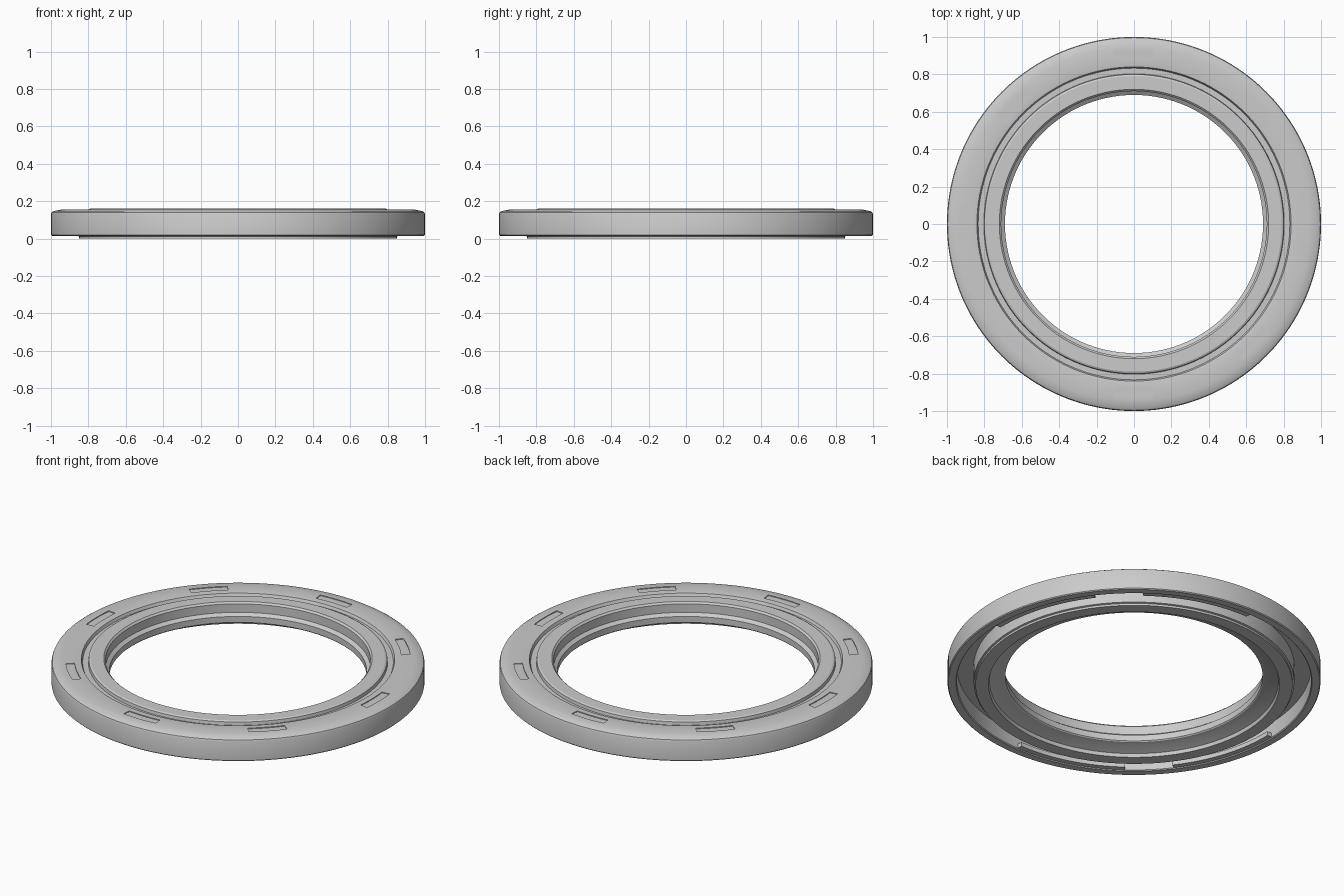
import bpy, bmesh, math

if "Cube" in bpy.data.objects:
    bpy.data.objects.remove(bpy.data.objects["Cube"])

SEG = 160


def sweep(name, profile, a0=0.0, a1=360.0, steps=SEG):
    """Sweep a closed (radius, z) profile around z, fully or over an arc."""
    full = abs(a1 - a0) >= 360
    bm = bmesh.new()
    rings = []
    for i in range(steps if full else steps + 1):
        a = math.radians(a0 + (a1 - a0) * i / steps)
        rings.append([bm.verts.new((r * math.cos(a), r * math.sin(a), z)) for r, z in profile])
    n = len(profile)
    pairs = list(zip(rings, rings[1:]))
    if full:
        pairs.append((rings[-1], rings[0]))
    for p, q in pairs:
        for k in range(n):
            m = (k + 1) % n
            bm.faces.new((p[k], q[k], q[m], p[m]))
    if not full:
        bm.faces.new(rings[0])
        bm.faces.new(rings[-1])
    bmesh.ops.recalc_face_normals(bm, faces=bm.faces[:])
    me = bpy.data.meshes.new(name)
    bm.to_mesh(me)
    bm.free()
    ob = bpy.data.objects.new(name, me)
    bpy.context.collection.objects.link(ob)
    return ob


def smooth(ob):
    bpy.ops.object.select_all(action='DESELECT')
    ob.select_set(True)
    bpy.context.view_layer.objects.active = ob
    bpy.ops.object.shade_smooth_by_angle(angle=math.radians(25))


def box(r0, r1, z0, z1):
    return [(r0, z0), (r1, z0), (r1, z1), (r0, z1)]


# Ring body: stepped bore, top groove, bevelled rim and hollow underside
body = sweep("ring_body", [
    # underside of the inner collar and the bore
    (0.85, 0.0), (0.78, 0.0), (0.775, 0.02), (0.72, 0.04), (0.695, 0.045),
    (0.69, 0.05), (0.69, 0.085), (0.71, 0.10), (0.71, 0.15), (0.72, 0.16),
    # raised inner land and the groove beside it
    (0.79, 0.16), (0.80, 0.155), (0.803, 0.137), (0.833, 0.137), (0.84, 0.153),
    # outer land and rim
    (0.85, 0.155), (0.945, 0.155), (0.985, 0.147), (0.996, 0.14), (1.0, 0.13),
    (1.0, 0.02), (0.995, 0.015), (0.955, 0.015),
    # channel under the outer land
    (0.95, 0.02), (0.95, 0.11), (0.86, 0.11), (0.86, 0.015), (0.85, 0.012),
])

# Eight shallow recesses on the outer land
for i in range(8):
    c = 45 * i
    cutter = sweep("recess_cutter", box(0.878, 0.925, 0.150, 0.2), c - 6.5, c + 6.5, 10)
    cutter.hide_render = True
    cutter.hide_set(True)
    mod = body.modifiers.new("recess", 'BOOLEAN')
    mod.operation = 'DIFFERENCE'
    mod.solver = 'EXACT'
    mod.object = cutter
bpy.context.view_layer.objects.active = body
body.select_set(True)
for mod in list(body.modifiers):
    bpy.ops.object.modifier_apply(modifier=mod.name)
for ob in [o for o in bpy.data.objects if o.name.startswith("recess_cutter")]:
    bpy.data.objects.remove(ob)
smooth(body)

# Locking lugs inside the hollow rim
for i, c in enumerate((18, 72, 198, 252)):
    smooth(sweep(f"lug_{i + 1}", box(0.92, 0.955, 0.02, 0.045), c - 19, c + 19, 24))
